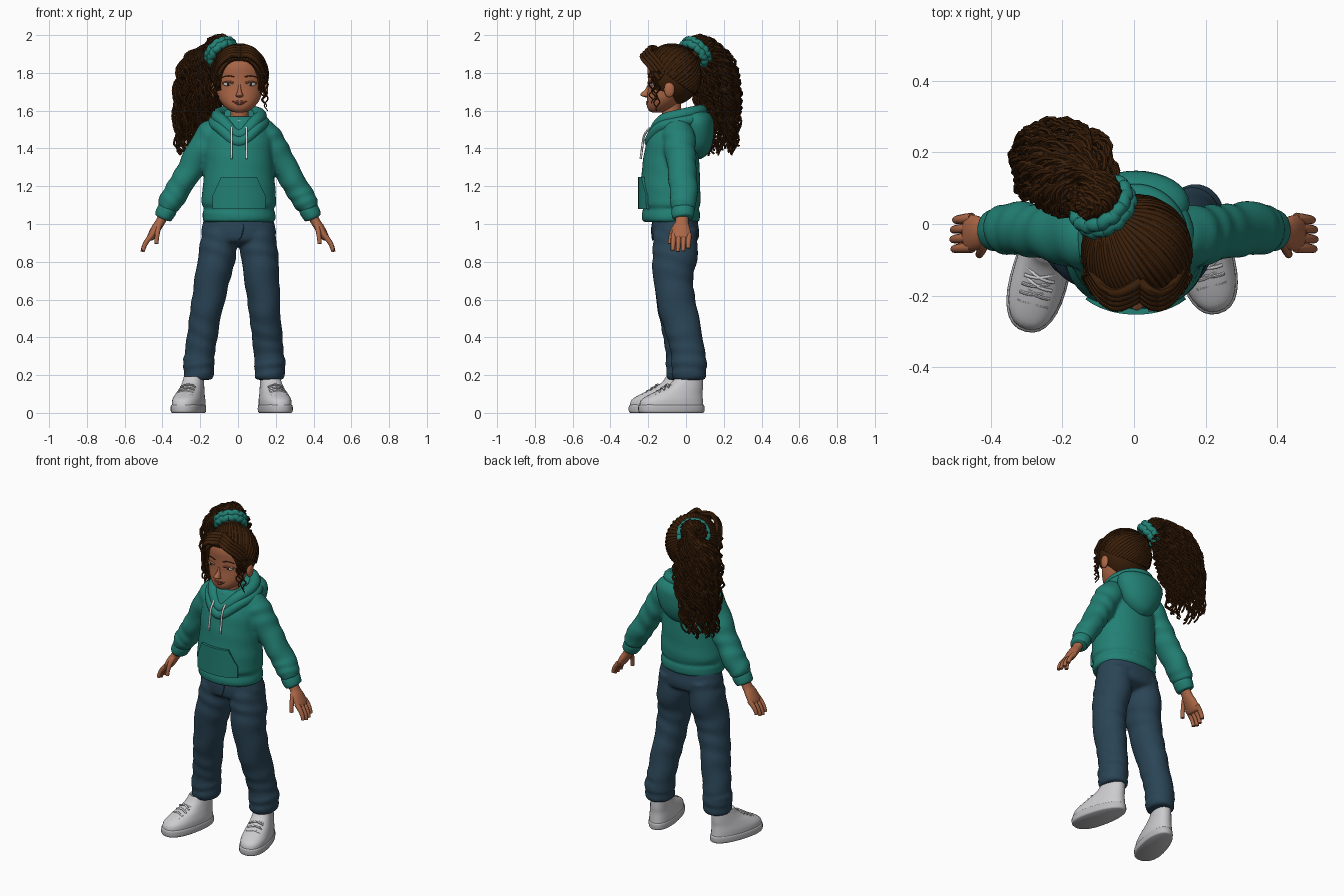
import bpy, bmesh, math, random
from mathutils import Vector, Matrix

random.seed(4)
if "Cube" in bpy.data.objects:
    bpy.data.objects.remove(bpy.data.objects["Cube"])


def material(name, r, g, b):
    m = bpy.data.materials.new(name)
    m.use_nodes = True
    m.diffuse_color = (r, g, b, 1)
    m.node_tree.nodes["Principled BSDF"].inputs["Base Color"].default_value = (r, g, b, 1)
    return m


TEAL = material("teal fleece", .016, .215, .175)
DENIM = material("blue denim", .023, .058, .092)
HAIR = material("dark brown hair", .044, .014, .003)
SKIN = material("warm brown skin", .41, .135, .062)
SHOE = material("shoe white", .6, .6, .62)
SOLE = material("sole grey", .5, .5, .52)
WHITE = material("soft white", .75, .75, .75)
LIP = material("lip rose", .27, .075, .045)
IRIS = material("iris brown", .03, .012, .006)


def finish(name, bm, mat):
    bmesh.ops.recalc_face_normals(bm, faces=bm.faces)
    me = bpy.data.meshes.new(name)
    bm.to_mesh(me)
    bm.free()
    me.materials.append(mat)
    ob = bpy.data.objects.new(name, me)
    bpy.context.collection.objects.link(ob)
    return ob


def bake(ob):
    """Replace an object by a plain mesh with its modifiers or bevel applied."""
    dg = bpy.context.evaluated_depsgraph_get()
    me = bpy.data.meshes.new_from_object(ob.evaluated_get(dg))
    new = bpy.data.objects.new("baked", me)
    bpy.context.collection.objects.link(new)
    name = ob.name
    bpy.data.objects.remove(ob)
    new.name = name
    return new


def merge(name, parts, mat):
    """Fuse overlapping parts into one seamless cloth surface."""
    bm = bmesh.new()
    for p in parts:
        bm.from_mesh(p.data)
        bpy.data.objects.remove(p)
    ob = finish(name, bm, mat)
    mod = ob.modifiers.new("fuse", "REMESH")
    mod.mode, mod.voxel_size = "VOXEL", .01
    mod = ob.modifiers.new("soften", "SMOOTH")
    mod.factor, mod.iterations = .5, 3
    return bake(ob)


def spline(pts, steps):
    out = []
    for i in range(len(pts) - 1):
        four = [pts[min(max(i + k, 0), len(pts) - 1)] for k in (-1, 0, 1, 2)]
        for k in range(steps):
            t = k / steps
            out.append([.5 * (2*b + (c-a)*t + (2*a-5*b+4*c-d)*t*t + (3*b-a-3*c+d)*t**3)
                        for a, b, c, d in zip(*four)])
    return out + [list(pts[-1])]


def loft(name, pts, mat, n=32, steps=4, power=2, follow=False, folds=0, taper=0):
    """Skin rounded rings (x, y, z, half width, half depth) along a smooth path."""
    rings = spline(pts, steps)
    bm = bmesh.new()
    rows = []
    for i, (x, y, z, rx, ry) in enumerate(rings):
        t = Vector((0, 0, 1))
        if follow:
            t = Vector(rings[min(i+1, len(rings)-1)][:3]) - Vector(rings[max(i-1, 0)][:3])
        t.normalize()
        u = Vector((0, 1, 0)).cross(t).normalized()
        v = t.cross(u)
        row = []
        for j in range(n):
            a = math.tau * j / n
            c, s = math.cos(a), math.sin(a)
            w = 1 + folds * math.sin(1.1*i + 2*math.sin(a + .3*i))
            cu = math.copysign(abs(c) ** (2/power), c) * (1 - taper*s)
            sv = math.copysign(abs(s) ** (2/power), s)
            row.append(bm.verts.new(Vector((x, y, z)) + u*cu*w*max(rx, .001) + v*sv*w*max(ry, .001)))
        rows.append(row)
    for a, b in zip(rows, rows[1:]):
        for j in range(n):
            bm.faces.new((a[j], a[(j+1) % n], b[(j+1) % n], b[j]))
    bm.faces.new(rows[0])
    bm.faces.new(rows[-1])
    return finish(name, bm, mat)


def ball(name, loc, size, mat, seg=32):
    bm = bmesh.new()
    m = Matrix.Translation(loc) @ Matrix.Diagonal((*size, 1))
    bmesh.ops.create_uvsphere(bm, u_segments=seg, v_segments=seg//2, radius=1, matrix=m)
    return finish(name, bm, mat)


def tube(name, paths, r, mat, tip=1, cyclic=False, kind="NURBS", res=2):
    cu = bpy.data.curves.new(name, "CURVE")
    cu.dimensions = "3D"
    cu.bevel_depth, cu.bevel_resolution, cu.use_fill_caps = r, res, True
    for path in paths:
        sp = cu.splines.new(kind)
        sp.points.add(len(path) - 1)
        for i, p in enumerate(path):
            sp.points[i].co = (*p, 1)
            sp.points[i].radius = 1 + (tip - 1) * i / (len(path) - 1)
        sp.use_cyclic_u = cyclic
        sp.order_u, sp.resolution_u, sp.use_endpoint_u = 3, 5, not cyclic
    cu.materials.append(mat)
    ob = bpy.data.objects.new(name, cu)
    bpy.context.collection.objects.link(ob)
    return bake(ob)


# Hoodie body and sleeves fused together
cloth = [loft("body", [(.005, -.08, 1.01, .18, .14), (.005, -.08, 1.02, .192, .153), (.005, -.08, 1.062, .192, .153),
     (.005, -.08, 1.08, .184, .146), (.005, -.083, 1.11, .197, .16), (.005, -.083, 1.2, .192, .158),
     (.005, -.08, 1.32, .182, .15), (.005, -.072, 1.43, .178, .138), (.005, -.06, 1.51, .155, .118),
     (.005, -.055, 1.57, .1, .09)], TEAL, n=48, power=2.1, folds=.008)]
for s in (-1, 1):
    cloth.append(loft("sleeve", [(s*.09, -.05, 1.52, .05, .065), (s*.14, -.04, 1.475, .078, .085),
         (s*.2, -.03, 1.38, .077, .082), (s*.265, -.02, 1.27, .067, .076), (s*.325, -.012, 1.17, .066, .074),
         (s*.365, -.015, 1.105, .061, .07), (s*.38, -.015, 1.075, .045, .055)], TEAL, steps=6, follow=True, folds=.045))
merge("hoodie", cloth, TEAL)

# Hood, neckline and drawstrings
loft("hood_bag", [(0, .06, 1.345, .02, .02), (0, .06, 1.37, .07, .055), (.005, .06, 1.43, .12, .08),
     (.005, .06, 1.52, .15, .09), (.005, .05, 1.58, .13, .08), (.005, .03, 1.605, .07, .05)], TEAL, folds=.015)
for k, (grow, drop, thick) in enumerate([(1, 0, .033), (1.17, .035, .03)]):
    ring = []
    for i in range(36):
        a = math.tau * i / 36
        s = math.sin(a)
        ring.append((.005 + .115*grow*math.cos(a), -.045 + .125*grow*s,
                     1.572 - drop + .028*s - .075*max(0, -s)**5))
    tube(f"hood_collar_{k}", [ring], thick, TEAL, cyclic=True, res=4)
loft("shirt", [(.005, -.08, 1.46, .075, .085), (.005, -.085, 1.55, .06, .073)], WHITE)
tube("drawstrings", [[(x, -.19, 1.51), (x, -.222, 1.48), (x, -.23, 1.42), (x, -.24, 1.345)]
                     for x in (-.035, .045)], .006, WHITE)

# Front pocket following the belly
bm = bmesh.new()
rows = []
for z, half in [(1.08, .135), (1.15, .135), (1.2, .112), (1.25, .09)]:
    row = []
    for i in range(17):
        x = half * (i/8 - 1)
        row.append(bm.verts.new((x + .005, -.083 - .16*(1 - abs(x/.195)**2.1)**(1/2.1), z)))
    rows.append(row)
for a, b in zip(rows, rows[1:]):
    for i in range(16):
        bm.faces.new((a[i], a[i+1], b[i+1], b[i]))
pocket = finish("pocket", bm, TEAL)
mod = pocket.modifiers.new("thickness", "SOLIDIFY")
mod.thickness, mod.offset = .02, 0
bake(pocket)

# Cuffs and hands
for side, s in (("left", 1), ("right", -1)):
    loft(side + "_cuff", [(s*.368, -.015, 1.09, .04, .048), (s*.373, -.015, 1.08, .052, .06),
         (s*.395, -.018, 1.04, .048, .057), (s*.4, -.018, 1.03, .036, .045)], TEAL, follow=True)
    loft(side + "_palm", [(s*.385, -.02, 1.06, .027, .035), (s*.412, -.022, 1.01, .025, .035), (s*.435, -.025, .975, .025, .047),
         (s*.462, -.025, .93, .02, .052), (s*.47, -.025, .918, .01, .044)], SKIN, follow=True)
    fingers = []
    for k in range(4):
        y, reach = -.065 + .027*k, (.9, 1, .95, .75)[k]
        fingers.append([(s*.452, y, .945), (s*(.475 + .025*reach), y - .003, .932 - .035*reach),
                        (s*(.475 + .03*reach), y - .005, .928 - .075*reach)])
    fingers.append([(s*.415, -.045, 1.0), (s*.428, -.08, .965), (s*.432, -.085, .895)])
    tube(side + "_fingers", fingers, .0155, SKIN, tip=.7, res=3)

# Jeans fused from hips and legs
denim = [loft("hips", [(.003, -.058, 1.04, .18, .118), (.003, -.058, 1.0, .19, .122), (.003, -.056, .95, .198, .126),
              (.003, -.057, .91, .17, .115), (.003, -.06, .885, .06, .06)], DENIM, n=40, power=2.2)]
legs = [[(.1, -.055, .97, .088, .115), (.112, -.058, .85, .1, .12), (.127, -.068, .7, .092, .105),
         (.142, -.038, .53, .084, .1), (.157, 0, .38, .08, .092), (.168, .016, .27, .079, .09)],
        [(-.094, -.055, .97, .088, .115), (-.108, -.058, .85, .1, .12), (-.138, -.068, .7, .092, .105),
         (-.17, -.05, .53, .084, .095), (-.193, -.028, .38, .08, .088), (-.208, -.018, .27, .079, .085)]]
for path in legs:
    denim.append(loft("leg", path, DENIM, steps=7, follow=True, folds=.03))
    x, y, z, rx, ry = path[-1]
    for h, g in [(.265, 1.04), (.212, 1)]:
        denim.append(loft("fold", [(x, y, h + .037, rx*.85*g, ry*.85*g), (x, y, h + .022, rx*g, ry*g),
             (x, y, h - .022, rx*g, ry*g), (x, y, h - .037, rx*.85*g, ry*.85*g)], DENIM, folds=.03))
merge("jeans", denim, DENIM)
tube("fly_seam", [[(.03, -.18, 1.0), (.03, -.184, .95), (.005, -.177, .915)]], .003, DENIM)

# Shoes with the ankles inside
for side, x, y, turn in (("left", .193, -.077, 14), ("right", -.258, -.128, -15)):
    parts = [loft(side + "_sole", [(0, 0, 0, .074, .17), (0, 0, .008, .08, .178), (0, 0, .036, .08, .178),
                  (0, 0, .044, .074, .17)], SOLE, power=2.3, taper=.12),
             loft(side + "_shoe", [(0, 0, .036, .076, .173), (0, .004, .07, .075, .166), (0, .03, .102, .067, .138),
                  (0, .065, .132, .059, .105), (0, .088, .165, .053, .082), (0, .098, .193, .048, .07),
                  (0, .098, .18, .038, .055)], SHOE, power=2.3, taper=.1),
             loft(side + "_ankle", [(0, .097, .12, .034, .04), (0, .097, .25, .036, .042)], SKIN),
             tube(side + "_laces", [[(-.042, -.085 + .024*k + d, .094 + .014*k), (0, -.105 + .024*k, .11 + .018*k),
                  (.042, -.085 + .024*k - d, .094 + .014*k)] for k in range(4) for d in (-.012, .012)], .005, SHOE)]
    for p in parts:
        p.location = (x, y, 0)
        p.rotation_euler.z = math.radians(turn)

# Head and face
CX = .008
loft("neck", [(CX, -.07, 1.48, .055, .055), (CX, -.075, 1.56, .048, .05), (CX, -.08, 1.66, .052, .055)], SKIN)
loft("head", [(CX, -.155, 1.59, .015, .02), (CX, -.145, 1.599, .05, .05), (CX, -.13, 1.625, .083, .077),
     (CX, -.112, 1.665, .11, .094), (CX, -.09, 1.72, .124, .112), (CX, -.085, 1.78, .127, .117),
     (CX, -.078, 1.84, .125, .125), (CX, -.073, 1.9, .1, .105), (CX, -.07, 1.93, .05, .05)], SKIN, n=40)
loft("nose", [(CX, -.203, 1.67, .006, .01), (CX, -.214, 1.677, .02, .02), (CX, -.218, 1.688, .017, .023),
     (CX, -.201, 1.712, .009, .016), (CX, -.192, 1.74, .007, .01)], SKIN, n=20)
tube("lips", [[(CX - .036, -.197, 1.653), (CX - .012, -.206, 1.642 + d), (CX + .012, -.206, 1.642 + d),
               (CX + .036, -.197, 1.653)] for d in (-.008, .005)], .0055, LIP)
for side, s in (("left", 1), ("right", -1)):
    x = CX + s*.06
    ball(side + "_eye", (x, -.181, 1.742), (.026, .016, .013), WHITE, 20)
    ball(side + "_iris", (x, -.189, 1.742), (.0095, .0105, .0105), IRIS, 16)
    arc = lambda dz, w, dy: [(x - s*w, -.199 + dy, 1.743 + dz), (x, -.199 + dy, 1.753 + dz*1.2), (x + s*w, -.178 + dy, 1.741 + dz)]
    tube(side + "_eyelid", [arc(.004, .03, -.001)], .005, SKIN)
    tube(side + "_lash", [arc(0, .028, -.002)], .002, HAIR)
    tube(side + "_brow", [arc(.034, .032, -.001)], .0035, HAIR, tip=.5)
    ball(side + "_ear", (CX + s*.137, -.088, 1.712), (.015, .028, .042), SKIN, 20)

# Hair cap with the face opening cut away
C, R = Vector((CX, -.075, 1.79)), Vector((.15, .153, .162))
cap = ball("hair_cap", C, R, HAIR, 64)
cutters = [ball("face_cutter", (CX, -.25, 1.73), (.13, .14, .15), HAIR),
           ball("jaw_cutter", (CX, -.2, 1.6), (.26, .165, .122), HAIR)]
for c in cutters:
    c.hide_render = True
    mod = cap.modifiers.new("opening", "BOOLEAN")
    mod.operation, mod.object = "DIFFERENCE", c
bake(cap)
for c in cutters:
    bpy.data.objects.remove(c)

# Locks combed back to the tie
TIE, AXIS = Vector((-.083, .045, 1.9)), Vector((-.5, .62, .6)).normalized()
goal = Vector([(TIE[k] - C[k]) / R[k] for k in range(3)]).normalized()
locks = []
for i in range(56):
    a = math.tau * i / 56
    start = Vector((math.cos(a), math.sin(a), -.12 - .68*math.sin(a))).normalized()
    locks.append([C + R * start.slerp(goal, t/9) * (.98 + .015*random.random()) for t in range(10)])
tube("combed_locks", locks, .009, HAIR, tip=.8)

# Front waves and loose curls framing the face
waves, curls = [], []
for s in (-1, 1):
    for k in range(4):
        d = .013 * k
        waves.append([(CX + .01, -.2 + d, 1.89 + d), (CX + s*.04, -.235 + d, 1.9 + d), (CX + s*.085, -.228 + d, 1.87 + d),
                      (CX + s*.12, -.185 + d, 1.825 + d), (CX + s*.142, -.14 + d, 1.765 + d)])
    for k in range(4):
        low, turn = .1 + .02*k, random.random() * 6
        curls.append([(CX + s*(.12 + .007*k) + .01*math.cos(turn + t*.75),
                       -.185 + .012*k + .01*math.sin(turn + t*.75), 1.81 - (low + .05)*t/24) for t in range(25)])
tube("front_waves", waves, .016, HAIR, tip=.6)
tube("loose_curls", curls, .006, HAIR, tip=.5, kind="POLY", res=1)

# Gathered hair tie
turn = AXIS.to_track_quat("Z", "Y").to_matrix()
ties = []
for off, grow in ((-.014, 1), (.014, 1.03)):
    ties.append([TIE + turn @ Vector(((.074 + .006*(i % 2)) * grow * math.cos(math.tau*i/36),
                 (.074 + .006*(i % 2)) * grow * math.sin(math.tau*i/36), off + .005*(i % 3))) for i in range(36)])
tube("hair_tie", ties, .02, TEAL, cyclic=True, res=3)

# Curly ponytail around a solid core
loft("ponytail_core", [(-.07, .04, 1.89, .05, .05), (-.115, .085, 1.92, .05, .05), (-.165, .13, 1.89, .06, .06),
     (-.195, .16, 1.77, .09, .08), (-.215, .18, 1.62, .085, .075), (-.225, .19, 1.5, .035, .035)], HAIR, n=20)
strands = []
for i in range(180):
    a, r = random.random() * math.tau, .4 + .6*math.sqrt(random.random())
    ox, oy = math.cos(a) * r, math.sin(a) * r
    end = 1.37 + .24*random.random()
    ctrl = [TIE + turn @ Vector((ox*.05, oy*.05, 0)),
            TIE + AXIS*.08 + turn @ Vector((ox*.06, oy*.06, 0)),
            Vector((-.172 + ox*.11, .135 + oy*.1, 1.86 + .03*random.random())),
            Vector((-.2 + ox*.138, .165 + oy*.118, 1.69)), Vector((-.228 + ox*.1, .187 + oy*.09, end))]
    phase, amp = random.random() * 6, .012 + .008*random.random()
    path = spline(ctrl, 12)
    for j, p in enumerate(path):
        g = amp * min(1, j/16)
        p[0] += g * math.cos(phase + .95*j)
        p[1] += g * math.sin(phase + .95*j)
        p[2] += .5 * g * math.sin(phase + .95*j)
    strands.append(path)
tube("ponytail_curls", strands, .009, HAIR, tip=.6, kind="POLY", res=1)

# Soft shading with crisp edges kept
bpy.ops.object.select_all(action="DESELECT")
for ob in bpy.context.collection.objects:
    if ob.type == "MESH":
        ob.select_set(True)
        bpy.context.view_layer.objects.active = ob
bpy.ops.object.shade_smooth_by_angle(angle=math.radians(45))
